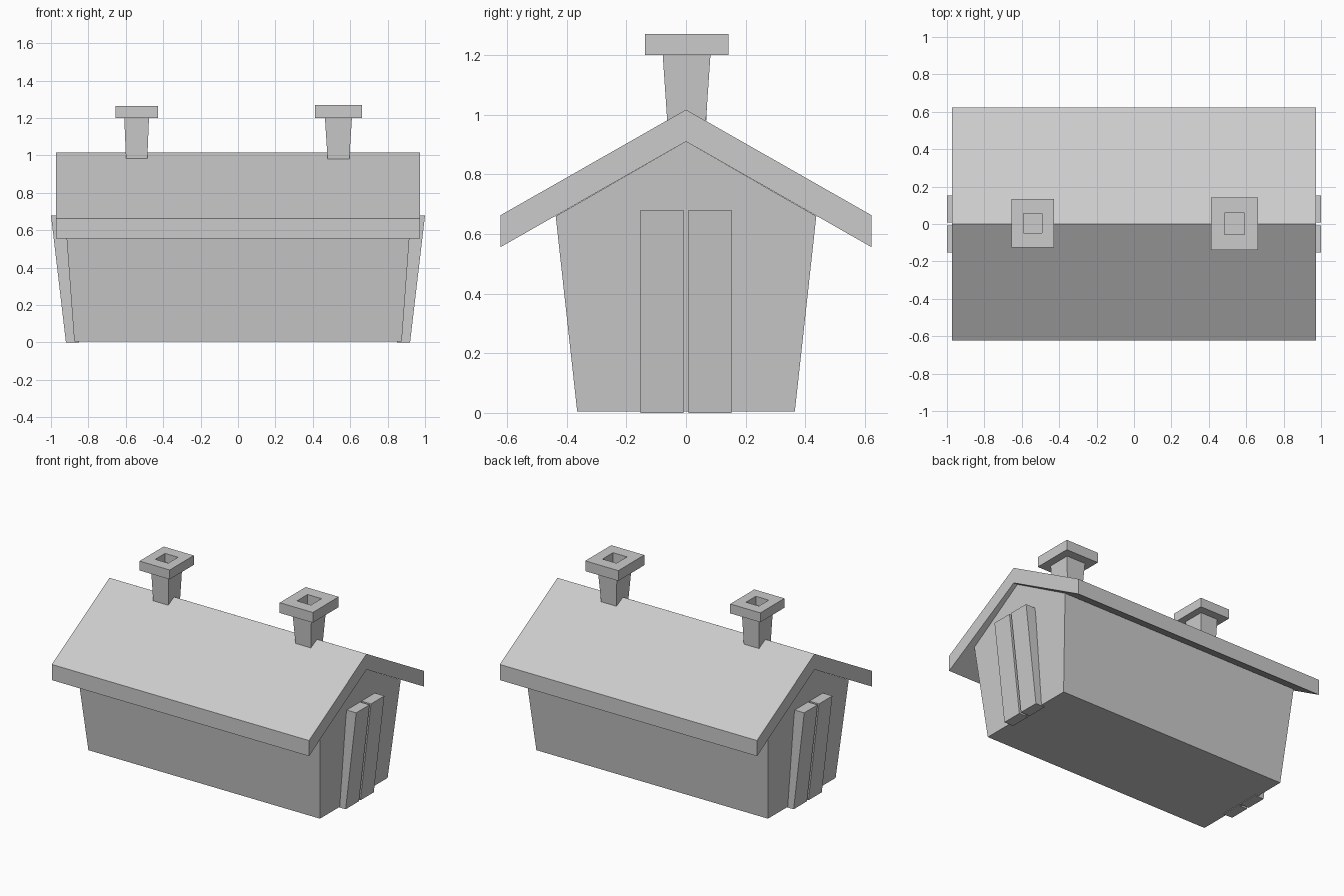
import bpy

if "Cube" in bpy.data.objects:
    bpy.data.objects.remove(bpy.data.objects["Cube"])


def make(name, verts, faces):
    mesh = bpy.data.meshes.new(name)
    mesh.from_pydata(verts, [], faces)
    mesh.update()
    obj = bpy.data.objects.new(name, mesh)
    bpy.context.collection.objects.link(obj)
    return obj


def prism(name, profile, half_length):
    """Close a (y, z) profile along x; half_length(z) gives the end position."""
    n = len(profile)
    verts = [(s * half_length(z), y, z) for s in (-1, 1) for y, z in profile]
    faces = [tuple(reversed(range(n))), tuple(range(n, 2 * n))]
    faces += [(i, (i + 1) % n, n + (i + 1) % n, n + i) for i in range(n)]
    return make(name, verts, faces)


def loft(name, rings):
    """Stack of rectangles (x0, x1, y0, y1, z), capped at both ends."""
    verts = []
    for x0, x1, y0, y1, z in rings:
        verts += [(x0, y0, z), (x1, y0, z), (x1, y1, z), (x0, y1, z)]
    last = 4 * (len(rings) - 1)
    faces = [(3, 2, 1, 0), tuple(range(last, last + 4))]
    for r in range(0, last, 4):
        for i in range(4):
            j = (i + 1) % 4
            faces.append((r + i, r + j, r + 4 + j, r + 4 + i))
    return make(name, verts, faces)


# Flared walls with gable ends
prism("walls", [(-0.365, 0.005), (0.365, 0.005), (0.437, 0.66),
                (0, 0.91), (-0.437, 0.66)], lambda z: 0.875 + 0.074 * z)

# Thick overhanging roof with vertical eaves
prism("roof", [(-0.622, 0.556), (0, 0.91), (0.622, 0.556),
               (0.622, 0.663), (0, 1.017), (-0.622, 0.663)], lambda z: 0.972)

# Double doors leaning outward at both ends
for end, sx in (("left", -1), ("right", 1)):
    for leaf, (y0, y1) in (("front", (-0.152, -0.008)), ("back", (0.008, 0.152))):
        bottom = sorted((sx * 0.85, sx * 0.92))
        top = sorted((sx * 0.928, sx * 1.0))
        loft(f"door_{end}_{leaf}", [(*bottom, y0, y1, 0.0), (*top, y0, y1, 0.68)])

# Chimneys: tapered stack and a cap with a recessed flue
for side, cx, cy, sb, st, cap_x, cap_y, flue, top in (
        ("left", -0.542, 0.004, 0.057, 0.066, 0.114, 0.13, 0.049, 1.264),
        ("right", 0.537, 0.002, 0.058, 0.072, 0.125, 0.14, 0.053, 1.27)):
    def ring(rx, ry, z):
        return (cx - rx, cx + rx, cy - ry, cy + ry, z)
    loft(f"chimney_stack_{side}", [ring(sb, sb + 0.007, 0.98), ring(st, st + 0.008, 1.2)])
    loft(f"chimney_cap_{side}", [ring(cap_x, cap_y, 1.2), ring(cap_x, cap_y, top),
                                 ring(flue, flue + 0.004, top), ring(flue, flue + 0.004, 1.205)])
